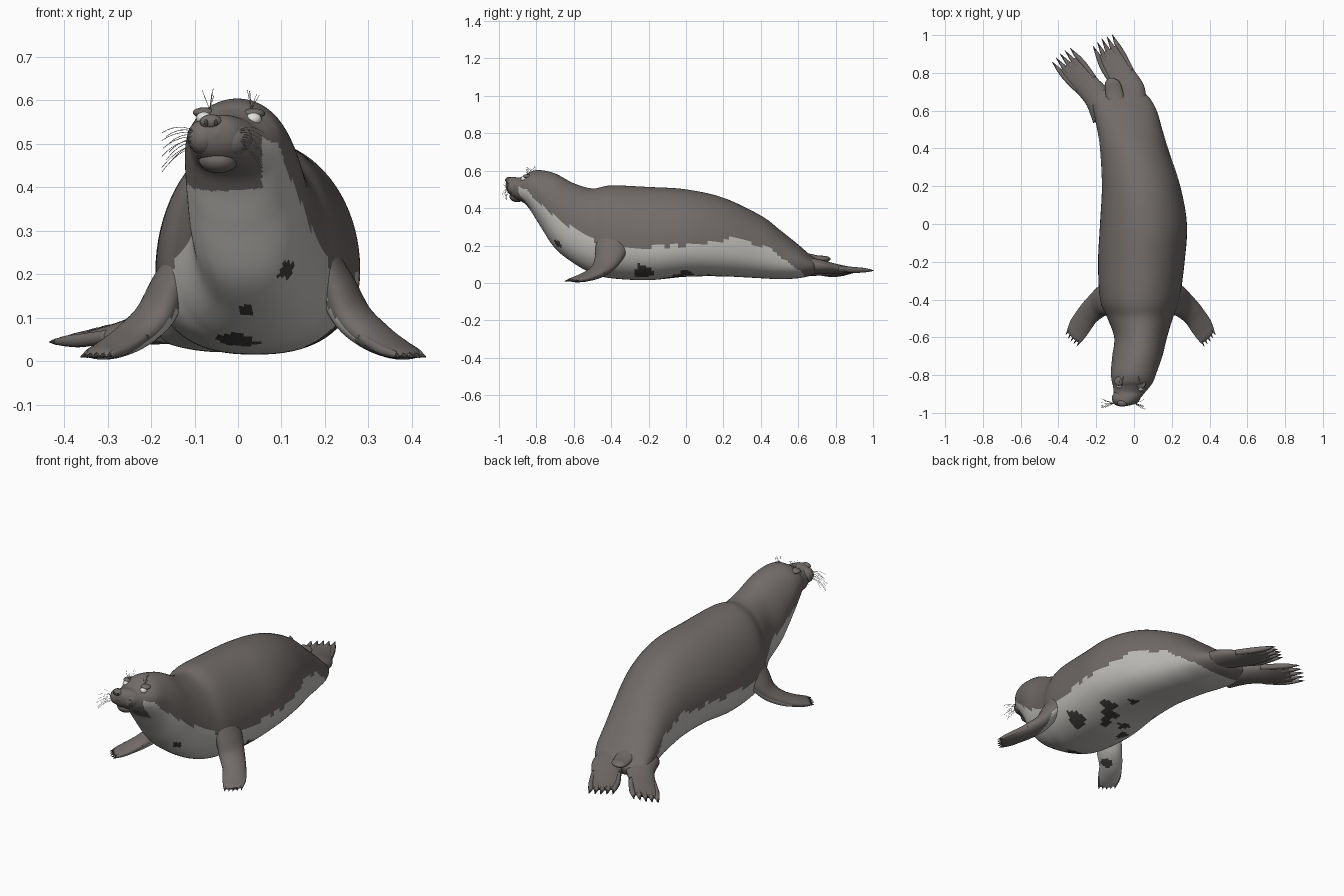
import bpy, bmesh, math, random
from mathutils import Vector
from mathutils.bvhtree import BVHTree

if "Cube" in bpy.data.objects:
    bpy.data.objects.remove(bpy.data.objects["Cube"])

random.seed(4)


def material(name, rgb):
    m = bpy.data.materials.new(name)
    m.diffuse_color = (*rgb, 1)
    m.use_nodes = True
    m.node_tree.nodes["Principled BSDF"].inputs["Base Color"].default_value = m.diffuse_color
    return m


FUR = material("dark grey fur", (0.165, 0.148, 0.140))
PALE = material("pale belly fur", (0.52, 0.51, 0.485))
SPOT = material("charcoal spots and claws", (0.055, 0.051, 0.048))
EYE = material("light eye", (0.75, 0.75, 0.74))


def smooth(keys, steps):
    """Catmull-Rom interpolation of number tuples."""
    k = [keys[0]] + list(keys) + [keys[-1]]
    out = []
    for i in range(1, len(k) - 2):
        for j in range(steps):
            t = j / steps
            out.append([0.5 * (2 * b + (c - a) * t + (2 * a - 5 * b + 4 * c - d) * t * t
                               + (3 * b - a - 3 * c + d) * t ** 3)
                        for a, b, c, d in zip(k[i - 1], k[i], k[i + 1], k[i + 2])])
    out.append(list(keys[-1]))
    return out


def loft(name, rings, mats, rule=None):
    """Skin a list of rings, cap both ends, colour faces by rule."""
    bm = bmesh.new()
    vs = [[bm.verts.new(p) for p in r] for r in rings]
    n = len(rings[0])
    for a, b in zip(vs, vs[1:]):
        for i in range(n):
            bm.faces.new((a[i], a[(i + 1) % n], b[(i + 1) % n], b[i]))
    bm.faces.new(vs[0])
    bm.faces.new(vs[-1])
    bmesh.ops.recalc_face_normals(bm, faces=bm.faces)
    bm.normal_update()
    for f in bm.faces:
        f.smooth = True
        if rule:
            f.material_index = rule(f.calc_center_median(), f.normal)
    tree = BVHTree.FromBMesh(bm)
    me = bpy.data.meshes.new(name)
    bm.to_mesh(me)
    bm.free()
    for m in mats:
        me.materials.append(m)
    bpy.context.collection.objects.link(bpy.data.objects.new(name, me))
    return tree


def blade(name, keys, mats, rule=None, steps=8, n=28):
    """Flat limb along keys of (x, y, z, wide x, wide y, wide z, half width, half thickness)."""
    s = smooth(keys, steps)
    c = [Vector(k[:3]) for k in s]
    rings = []
    for i, k in enumerate(s):
        tan = (c[min(i + 1, len(s) - 1)] - c[max(i - 1, 0)]).normalized()
        w = Vector(k[3:6]).normalized()
        up = tan.cross(w).normalized()
        rings.append([c[i] + w * k[6] * math.cos(2 * math.pi * j / n)
                      + up * k[7] * math.sin(2 * math.pi * j / n) for j in range(n)])
    return loft(name, rings, mats, rule)


def ball(name, loc, scale, mat):
    bpy.ops.mesh.primitive_uv_sphere_add(segments=32, ring_count=20, radius=1, location=loc, scale=scale)
    o = bpy.context.object
    o.name = name
    o.data.materials.append(mat)
    bpy.ops.object.shade_smooth()
    return o


def lerp_table(table, v):
    for (a, p), (b, q) in zip(table, table[1:]):
        if a <= v <= b:
            return p + (q - p) * (v - a) / (b - a)
    return -1


# Body colouring: pale throat and belly with dark spots
PALE_TOP = [(-.9, .53), (-.85, .5), (-.78, .41), (-.59, .29), (-.5, .24), (-.42, .13), (-.33, .18),
            (-.25, .19), (.08, .21), (.29, .235), (.43, .19), (.61, .07), (.66, 0)]
SPOTS = [(.115, -.69, .205, .028), (.02, -.61, .12, .026), (0, -.49, .045, .042), (.2, -.225, .065, .055),
         (.235, -.25, .15, .018), (.17, .0, .05, .04), (.12, -.05, .03, .04), (.1, -.11, .03, .03),
         (.11, .13, .03, .028), (.0, -.08, .02, .03), (-.06, -.16, .025, .03), (-.12, .05, .04, .03)]


def coat(c, n):
    x, y, z = c
    wob = .007 * math.sin(31 * y) + .005 * math.sin(67 * y + 20 * x)
    if z > lerp_table(PALE_TOP, y) + wob or (z > .395 + wob and x < .055):
        return 0
    for sx, sy, sz, r in SPOTS:
        d = Vector((x - sx, y - sy, z - sz))
        if d.length < r * (1 + .2 * math.sin(3 * math.atan2(d.y + d.z, d.x) + 9 * sx)):
            return 2
    return 1


# Body: y, left, right, bottom, top, height fraction of the widest line
BODY = [(-.964, -.052, -.044, .518, .526, .5), (-.958, -.08, -.012, .495, .548, .5),
        (-.945, -.098, .008, .475, .563, .5), (-.92, -.105, .035, .455, .566, .5),
        (-.89, -.108, .06, .44, .564, .5), (-.86, -.111, .085, .422, .577, .52),
        (-.83, -.118, .104, .385, .596, .53), (-.78, -.122, .122, .305, .603, .55),
        (-.7, -.115, .15, .185, .585, .5), (-.6, -.105, .175, .105, .533, .45),
        (-.5, -.14, .205, .05, .505, .42), (-.4, -.18, .24, .025, .521, .4), (-.2, -.19, .268, .015, .513, .38),
        (0, -.18, .28, .033, .5, .38), (.2, -.17, .245, .035, .455, .38), (.4, -.18, .18, .025, .36, .4),
        (.5, -.195, .15, .02, .285, .42), (.6, -.215, .12, .025, .205, .45),
        (.67, -.22, .08, .04, .145, .5), (.71, -.18, .03, .06, .12, .5)]


def body_ring(k, n=80):
    y, xl, xr, zb, zt, f = k
    zc = zb + f * (zt - zb)
    pts = []
    for j in range(n):
        c, s = math.cos(2 * math.pi * j / n), math.sin(2 * math.pi * j / n)
        p = 1 if s > 0 else .82
        pts.append(((xl + xr) / 2 + (xr - xl) / 2 * math.copysign(abs(c) ** p, c), y,
                    zc + ((zt - zc) if s > 0 else (zc - zb)) * math.copysign(abs(s) ** p, s)))
    return pts


body = loft("body", [body_ring(k) for k in smooth(BODY, 14)], [FUR, PALE, SPOT], coat)


# Toes with claws, spread across the end of a flipper
def toes(name, keys, r, reach):
    a, b, c = keys[-3:]
    head = (Vector(c[:3]) - Vector(b[:3])).normalized()
    for i in range(5):
        u = (i - 2) / 2 * .84
        pts = [Vector(k[:3]) + Vector(k[3:6]).normalized() * u * k[6] for k in (a, b, c)]
        length = reach * (1 - .25 * abs(u))
        end = pts[2] + head * length
        end.z = max(end.z, r * .7)
        w = tuple(c[3:6])
        blade(f"{name}_toe_{i + 1}", [(*pts[0], *w, r, r * 1.2), (*pts[1], *w, r * 1.1, r * 1.25),
                                      (*pts[2], *w, r, r), (*end, *w, r * .45, r * .5)], [FUR], steps=5, n=12)
        tip = end + head * r * 2
        blade(f"{name}_claw_{i + 1}", [(*(end - head * r * 1.6), *w, r * .55, r * .7),
                                       (*end, *w, r * .45, r * .6), (*tip, *w, r * .06, r * .06)],
              [SPOT], steps=4, n=10)


# Front flippers, mirrored about the chest line
FRONT = [(.13, -.385, .27, 0, 1, 0, .10, .045), (.19, -.40, .17, .1, 1, 0, .085, .046),
         (.23, -.43, .10, .4, .9, 0, .07, .04), (.28, -.48, .055, .65, .75, 0, .06, .032),
         (.325, -.545, .028, .7, .7, 0, .058, .022), (.35, -.588, .017, .7, .7, 0, .05, .014),
         (.36, -.602, .014, .7, .7, 0, .03, .006)]
for side, s in (("left", -1), ("right", 1)):
    keys = [(.035 + s * k[0], k[1], k[2], s * k[3], *k[4:]) for k in FRONT]

    def under(c, n, s=s):
        if n.z > -.25 or (s > 0 and c.x > .27):
            return 0
        return 2 if (c - Vector((-.2, -.46, .05))).length < .03 else 1
    blade("front_flipper_" + side, keys, [FUR, PALE, SPOT], under)
    toes("front_" + side, keys[:-1], .0095, .022)

# Hind flippers, both swept to the left
HIND = {"right": [(.0, .58, .10, .83, .5, 0, .08, .05), (-.015, .69, .09, .83, .5, 0, .08, .04),
                  (-.065, .78, .078, .83, .5, 0, .074, .028), (-.11, .86, .07, .83, .5, 0, .077, .018),
                  (-.14, .92, .068, .83, .5, 0, .07, .010)],
        "left": [(-.15, .57, .09, .85, .45, .1, .075, .05), (-.195, .67, .078, .8, .55, .1, .07, .04),
                 (-.255, .74, .068, .77, .6, .2, .068, .027), (-.31, .805, .06, .77, .6, .2, .075, .018),
                 (-.348, .85, .058, .77, .6, .2, .073, .010)]}
for side, keys in HIND.items():
    blade("hind_flipper_" + side, keys, [FUR])
    toes("hind_" + side, keys, .0125, .045)

# Tail stub
blade("tail", [(-.085, .60, .14, 1, .1, 0, .05, .03), (-.105, .70, .128, 1, .1, 0, .046, .02),
               (-.116, .75, .128, 1, .1, 0, .038, .016), (-.122, .772, .128, 1, .1, 0, .012, .005)], [FUR])

# Muzzle: whisker pads, chin, nose
ball("whisker_pad_left", (-.08, -.923, .514), (.037, .04, .040), FUR)
ball("whisker_pad_right", (-.012, -.915, .510), (.046, .042, .042), FUR)
ball("chin", (-.045, -.902, .462), (.045, .042, .03), FUR)
ball("nose", (-.062, -.948, .550), (.026, .018, .017), FUR)
for side, x in (("left", -.073), ("right", -.051)):
    ball("nostril_" + side, (x, -.963, .548), (.005, .004, .007), SPOT)


def front_hit(x, z):
    return body.ray_cast(Vector((x, -2, z)), Vector((0, 1, 0)))[0]


# Eyes with brow ridges
for side, x, z in (("left", -.078, .558), ("right", .036, .556)):
    p = front_hit(x, z)
    ball("eye_" + side, (p.x, p.y + .008, p.z), (.018, .017, .015), EYE)
    ball("brow_" + side, (p.x, p.y + .028, p.z + .013), (.026, .025, .012), FUR)


# Mouth line and whiskers as thin curves
def strands(name, paths, radius, mat):
    cu = bpy.data.curves.new(name, "CURVE")
    cu.dimensions = "3D"
    cu.bevel_depth = radius
    cu.bevel_resolution = 0
    for pts in paths:
        sp = cu.splines.new("POLY")
        sp.points.add(len(pts) - 1)
        for q, p in zip(sp.points, pts):
            q.co = (*p, 1)
    cu.materials.append(mat)
    bpy.context.collection.objects.link(bpy.data.objects.new(name, cu))


def hair(a, b, bow):
    a, b = Vector(a), Vector(b)
    m = (a + b) / 2 + Vector(bow)
    return [a * (1 - t) ** 2 + m * 2 * t * (1 - t) + b * t * t for t in (i / 6 for i in range(7))]


strands("mouth_line", [hair((-.092, -.918, .468), (.018, -.895, .466), (.0, -.062, .03))], .004, SPOT)
R = random.uniform
for side, x0, x1 in (("left", -.1, -.165), ("right", .0, .052)):
    strands("whiskers_" + side,
            [hair((x0 + R(-.008, .008), -.945, .50 + .004 * i - .01), (x1 + R(-.012, .01), R(-.985, -.92), .435 + .009 * i),
                  (0, -.008, .02)) for i in range(11)], .0007, PALE)
for side, x in (("left", -.065), ("right", .03)):
    strands("brow_whiskers_" + side,
            [hair((x, -.845, .578), (x + R(-.02, .02), R(-.86, -.8), R(.61, .627)), (0, -.01, 0)) for i in range(5)],
            .0007, PALE)
